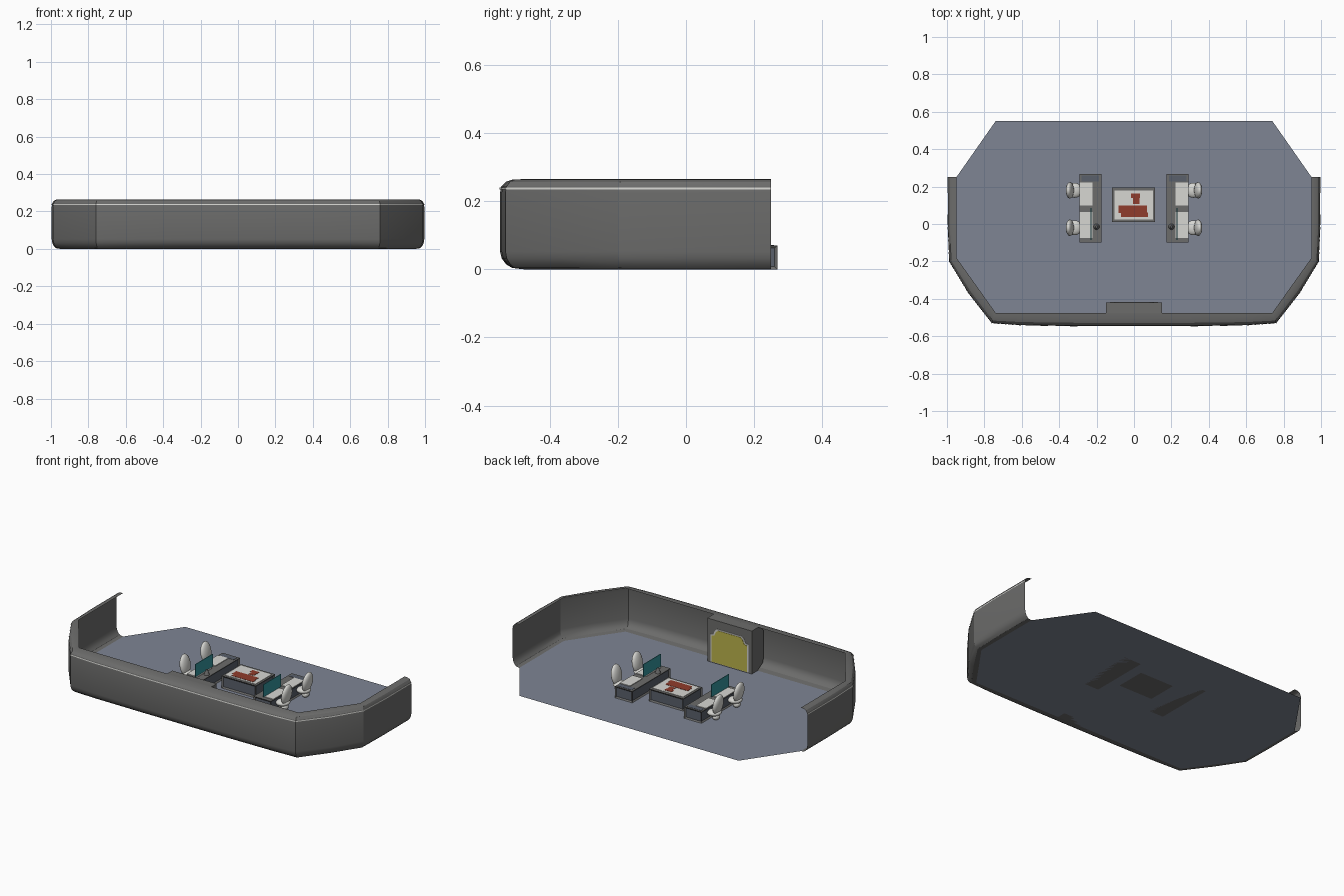
import bpy, bmesh, math
from mathutils import Matrix, Vector

if "Cube" in bpy.data.objects:
    bpy.data.objects.remove(bpy.data.objects["Cube"])


def mat(name, r, g, b):
    m = bpy.data.materials.new(name)
    m.diffuse_color = (r, g, b, 1)
    m.use_nodes = True
    m.node_tree.nodes["Principled BSDF"].inputs["Base Color"].default_value = m.diffuse_color
    return m


FLOOR = mat("floor blue grey", 0.21, 0.235, 0.295)
GREY = mat("wall grey", 0.15, 0.15, 0.147)
PANEL = mat("dark blue panel", 0.10, 0.115, 0.145)
WHITE = mat("off white", 0.68, 0.68, 0.65)
TEAL = mat("teal screen", 0.035, 0.30, 0.34)
RED = mat("map red", 0.28, 0.045, 0.025)
YELLOW = mat("door yellow", 0.50, 0.45, 0.07)


def finish(name, bm, *mats, smooth=None):
    me = bpy.data.meshes.new(name)
    bm.to_mesh(me)
    bm.free()
    ob = bpy.data.objects.new(name, me)
    bpy.context.collection.objects.link(ob)
    for m in mats:
        me.materials.append(m)
    if smooth:
        bpy.context.view_layer.objects.active = ob
        ob.select_set(True)
        bpy.ops.object.shade_smooth_by_angle(angle=math.radians(smooth))
        ob.select_set(False)
    return ob


def box(name, x, y, z, m):
    """Box from (min, max) pairs."""
    bm = bmesh.new()
    bmesh.ops.create_cube(bm, size=1)
    for v in bm.verts:
        v.co = [(p[0] + p[1]) / 2 + c * (p[1] - p[0]) for p, c in zip((x, y, z), v.co)]
    return finish(name, bm, m)


def console(name, x, y, h, border):
    """Grey box whose side faces carry recessed dark panels."""
    bm = bmesh.new()
    bmesh.ops.create_cube(bm, size=1)
    for v in bm.verts:
        v.co = ((x[0] + x[1]) / 2 + v.co.x * (x[1] - x[0]),
                (y[0] + y[1]) / 2 + v.co.y * (y[1] - y[0]), h * (v.co.z + 0.5))
    bm.normal_update()
    sides = [f for f in bm.faces if abs(f.normal.z) < 0.5]
    bmesh.ops.inset_individual(bm, faces=sides, thickness=border, depth=-0.006)
    for f in sides:
        f.material_index = 1
    return finish(name, bm, GREY, PANEL)


def prism(name, pts, to3d, vec, m):
    """Extrude a flat outline along vec."""
    bm = bmesh.new()
    f = bm.faces.new([bm.verts.new(to3d(a, b)) for a, b in pts])
    r = bmesh.ops.extrude_face_region(bm, geom=[f])
    bmesh.ops.translate(bm, vec=vec, verts=[v for v in r["geom"] if isinstance(v, bmesh.types.BMVert)])
    bmesh.ops.recalc_face_normals(bm, faces=bm.faces)
    return finish(name, bm, m)


# floor plate, a flat octagon
bm = bmesh.new()
half = [(0.74, -0.475), (0.95, -0.18), (0.95, 0.25), (0.74, 0.55)]
bm.faces.new([bm.verts.new((x, y, 0)) for x, y in half + [(-x, y) for x, y in reversed(half)]])
finish("floor", bm, FLOOR)

# wall: a C section swept between an inner and an outer plan line
inner = [(0.95, 0.25), (0.95, 0.03), (0.95, -0.18), (0.845, -0.327), (0.74, -0.475), (0.6, -0.475), (0.3, -0.475)]
outer = [(0.995, 0.25), (0.996, 0.0), (0.988, -0.2), (0.885, -0.37), (0.76, -0.53), (0.6, -0.541), (0.3, -0.546)]


def mirror(pts):
    return pts + [(-x, y) for x, y in reversed(pts)]


def sweep(name, section, m):
    bm = bmesh.new()
    rows = []
    for (ix, iy), (ox, oy) in zip(mirror(inner), mirror(outer)):
        rows.append([bm.verts.new((ix + (ox - ix) * t, iy + (oy - iy) * t, z)) for t, z in section])
    for a, b in zip(rows, rows[1:]):
        for i in range(len(section) - 1):
            bm.faces.new((a[i], a[i + 1], b[i + 1], b[i]))
    bmesh.ops.recalc_face_normals(bm, faces=bm.faces)
    return finish(name, bm, m, smooth=25)


sweep("wall", [(0, 0), (0.5, 0.004), (0.75, 0.015), (0.93, 0.032), (1, 0.052),
               (1, 0.225), (0.95, 0.243), (0.75, 0.257), (0.5, 0.263), (0, 0.265)], GREY)
sweep("wall_light_strip", [(1.02, 0.234), (1.01, 0.240)], WHITE)

# doorway block against the front wall, with its door on the inside
prism("doorway_block", [(-0.42, 0), (-0.475, 0), (-0.525, 0.03), (-0.535, 0.06),
                        (-0.535, 0.22), (-0.51, 0.25), (-0.48, 0.262), (-0.42, 0.262)],
      lambda y, z: (-0.15, y, z), (0.3, 0, 0), GREY)


def door_outline(w, z0, z1):
    h = [(w, z0), (w, z1 - 0.04), (w - 0.02, z1 - 0.035), (w - 0.03, z1 - 0.012), (w - 0.045, z1)]
    return mirror(h)


for nm, w, z0, z1, d, m in (("door_frame", 0.128, 0.004, 0.212, 0.003, WHITE),
                            ("door_panel", 0.120, 0.006, 0.205, 0.005, YELLOW)):
    prism(nm, door_outline(w, z0, z1), lambda x, z: (x, -0.421, z), (0, d, 0), m)

# central map table
console("map_table", (-0.117, 0.113), (0.01, 0.195), 0.075, 0.012)
box("map_screen", (-0.105, 0.101), (0.025, 0.178), (0.074, 0.077), WHITE)
for i, (x0, x1, y0, y1) in enumerate([(-0.082, 0.07, 0.06, 0.1), (-0.07, 0.075, 0.038, 0.062),
                                      (-0.005, 0.03, 0.108, 0.14), (-0.016, 0.032, 0.138, 0.163)]):
    box(f"map_patch_{i}", (x0, x1), (y0, y1), (0.076, 0.0785), RED)


def ellipsoid(bm, loc, size, tilt=0):
    mx = Matrix.Translation(loc) @ Matrix.Rotation(tilt, 4, 'Y') @ Matrix.Diagonal((*size, 1))
    bmesh.ops.create_uvsphere(bm, u_segments=20, v_segments=12, radius=1, matrix=mx)


# desks with screens, sticks and chairs on both sides
for side, s in (("left", -1), ("right", 1)):
    def span(a, b):
        return tuple(sorted((s * a, s * b)))
    console(f"{side}_desk", span(0.175, 0.292), (-0.10, 0.268), 0.07, 0.011)
    box(f"{side}_desk_recess", span(0.187, 0.282), (0.226, 0.258), (0.068, 0.0715), PANEL)
    for i, (y0, y1) in enumerate([(-0.075, 0.065), (0.1, 0.222)]):
        box(f"{side}_desk_pad_{i}", span(0.222, 0.291), (y0, y1), (0.068, 0.074), WHITE)
    box(f"{side}_screen", span(0.228, 0.232), (-0.085, 0.085), (0.074, 0.15), TEAL)
    bm = bmesh.new()
    bmesh.ops.create_cone(bm, cap_ends=True, segments=12, radius1=0.016, radius2=0.006, depth=0.03,
                          matrix=Matrix.Translation((s * 0.2, -0.015, 0.085)))
    finish(f"{side}_control_stick", bm, GREY, smooth=40)
    for i, y in enumerate((-0.02, 0.18)):
        bm = bmesh.new()
        ellipsoid(bm, (s * 0.343, y, 0.095), (0.02, 0.044, 0.062), s * 0.15)   # back
        ellipsoid(bm, (s * 0.318, y, 0.042), (0.042, 0.04, 0.02), -s * 0.1)    # seat
        ellipsoid(bm, (s * 0.33, y, 0.018), (0.02, 0.025, 0.018))              # foot
        finish(f"{side}_chair_{i}", bm, WHITE, smooth=60)
